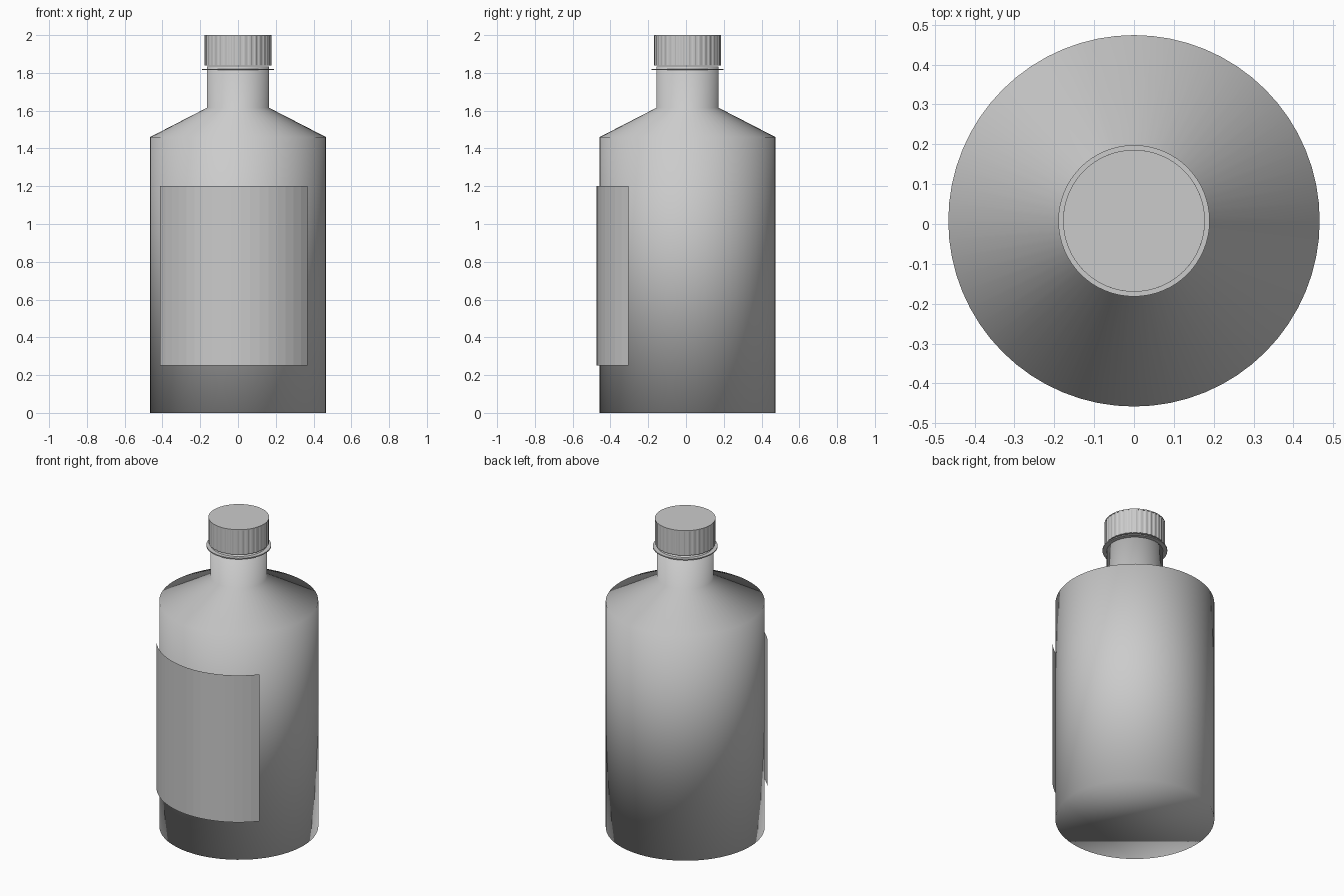
import bpy
import bmesh
from math import sin, cos, pi, radians

if "Cube" in bpy.data.objects:
    bpy.data.objects.remove(bpy.data.objects["Cube"])

CY = 0.008      # bottle axis, set back to allow for the label
SEGMENTS = 64

grey = bpy.data.materials.new("plain grey")
grey.use_nodes = True
colour = (0.6, 0.6, 0.6, 1)
grey.diffuse_color = colour
grey.node_tree.nodes["Principled BSDF"].inputs["Base Color"].default_value = colour


def finish(bm, name, smooth=False):
    mesh = bpy.data.meshes.new(name)
    bm.to_mesh(mesh)
    bm.free()
    mesh.materials.append(grey)
    for face in mesh.polygons:
        face.use_smooth = smooth
    obj = bpy.data.objects.new(name, mesh)
    obj.location.y = CY
    bpy.context.collection.objects.link(obj)
    return obj


def lathe(name, profile, count=SEGMENTS, groove=0.0, smooth=False):
    """Stack rings of (radius, z), closing both ends; groove insets alternate pairs."""
    bm = bmesh.new()
    rings = []
    for r, z in profile:
        ring = []
        for i in range(count):
            a = 2 * pi * i / count
            rad = r - (groove if i % 4 > 1 else 0)
            ring.append(bm.verts.new((rad * cos(a), rad * sin(a), z)))
        rings.append(ring)
    for low, high in zip(rings, rings[1:]):
        for i in range(count):
            j = (i + 1) % count
            bm.faces.new((low[i], low[j], high[j], high[i]))
    bm.faces.new(rings[0][::-1])
    bm.faces.new(rings[-1])
    return finish(bm, name, smooth)


# Bottle: straight body, sloping shoulder and neck, softly shaded throughout
lathe("bottle_body", [(0.466, 0), (0.466, 1.46), (0.165, 1.615), (0.165, 1.835)],
      smooth=True)

# Thin collar under the cap
lathe("neck_collar", [(0.19, 1.814), (0.19, 1.821)])

# Ribbed screw cap with a plain top edge
lathe("cap_ribs", [(0.178, 1.838), (0.178, 1.994)], count=144, groove=0.003)
lathe("cap_top", [(0.178, 1.994), (0.178, 2.0)])

# Label: a thin curved sheet wrapped round the front, a little off centre
bm = bmesh.new()
start, end, steps, radius = radians(-58.5), radians(49.5), 18, 0.483
columns = []
for i in range(steps + 1):
    a = start + (end - start) * i / steps
    columns.append([bm.verts.new((radius * sin(a), -radius * cos(a), z))
                    for z in (0.25, 1.2)])
for left, right in zip(columns, columns[1:]):
    bm.faces.new((left[0], right[0], right[1], left[1]))
finish(bm, "front_label")
